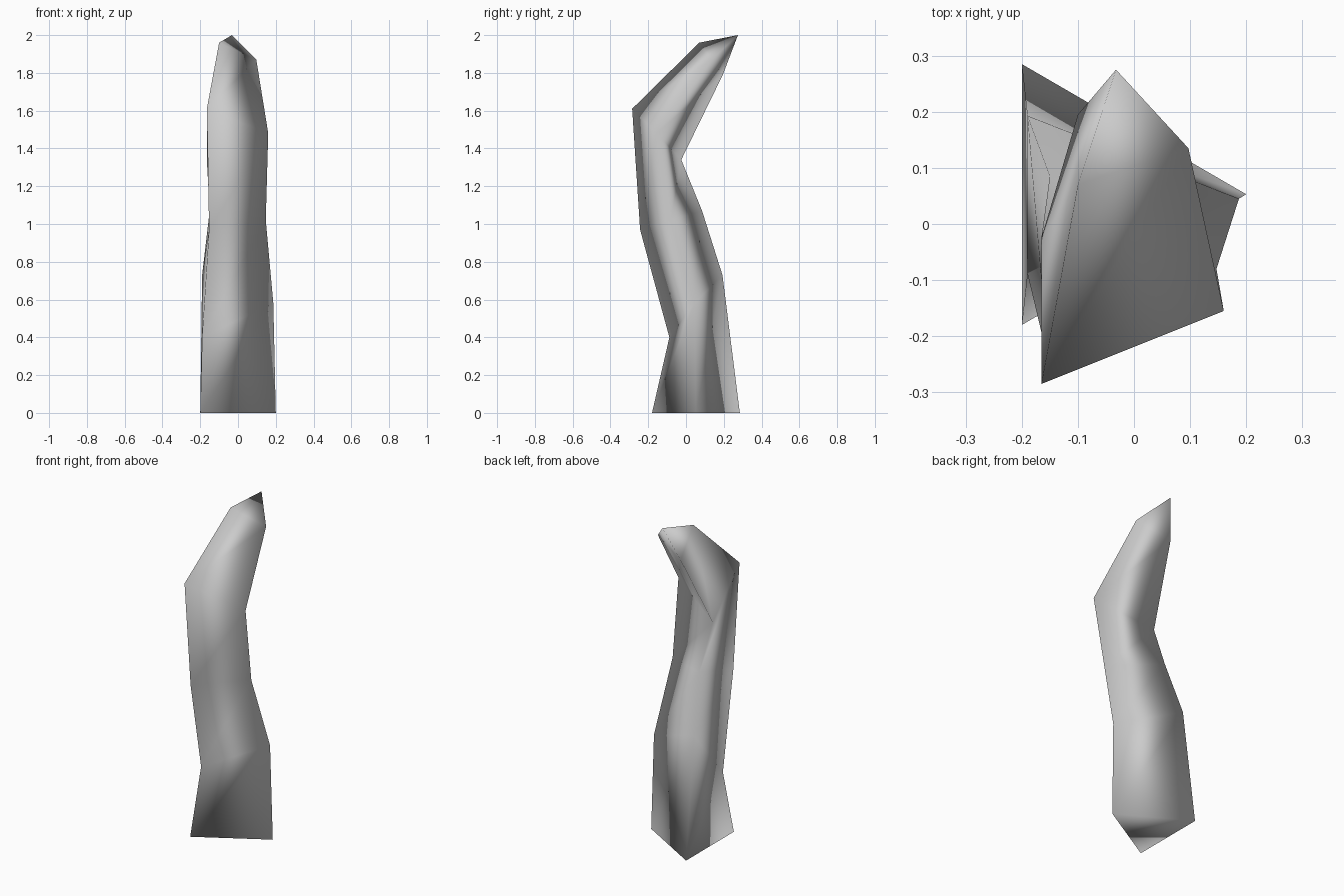
import bpy, bmesh

if "Cube" in bpy.data.objects:
    bpy.data.objects.remove(bpy.data.objects["Cube"])

# One colour: plain grey
grey = bpy.data.materials.new("grey")
grey.diffuse_color = (0.6, 0.6, 0.6, 1)
grey.use_nodes = True
grey.node_tree.nodes["Principled BSDF"].inputs["Base Color"].default_value = grey.diffuse_color

# Three-sided cross-sections up the bent stalk: back-left, front-left, right
SECTIONS = [
    [(-.20, .285, 0), (-.20, -.18, 0), (.20, .053, 0)],
    [(-.19, .193, .73), (-.19, -.088, .40), (.187, .045, .58)],
    [(-.15, .085, 1.07), (-.153, -.243, .97), (.147, -.08, 1.02)],
    [(-.165, -.025, 1.34), (-.165, -.285, 1.61), (.16, -.155, 1.48)],
    [(-.10, .195, 1.79), (-.10, .07, 1.96), (.097, .135, 1.87)],
]
TIP = (-.032, .275, 2.0)

bm = bmesh.new()
rings = [[bm.verts.new(p) for p in section] for section in SECTIONS]

# Sides between neighbouring sections
for low, high in zip(rings, rings[1:]):
    for i in range(3):
        j = (i + 1) % 3
        bm.faces.new((low[i], low[j], high[j], high[i]))

# Closed base and pointed tip
bm.faces.new(rings[0])
tip = bm.verts.new(TIP)
for i in range(3):
    bm.faces.new((rings[-1][i], rings[-1][(i + 1) % 3], tip))

bmesh.ops.recalc_face_normals(bm, faces=bm.faces)
for f in bm.faces:
    f.smooth = True

mesh = bpy.data.meshes.new("bent_stalk")
bm.to_mesh(mesh)
bm.free()
mesh.materials.append(grey)
stalk = bpy.data.objects.new("bent_stalk", mesh)
bpy.context.collection.objects.link(stalk)
